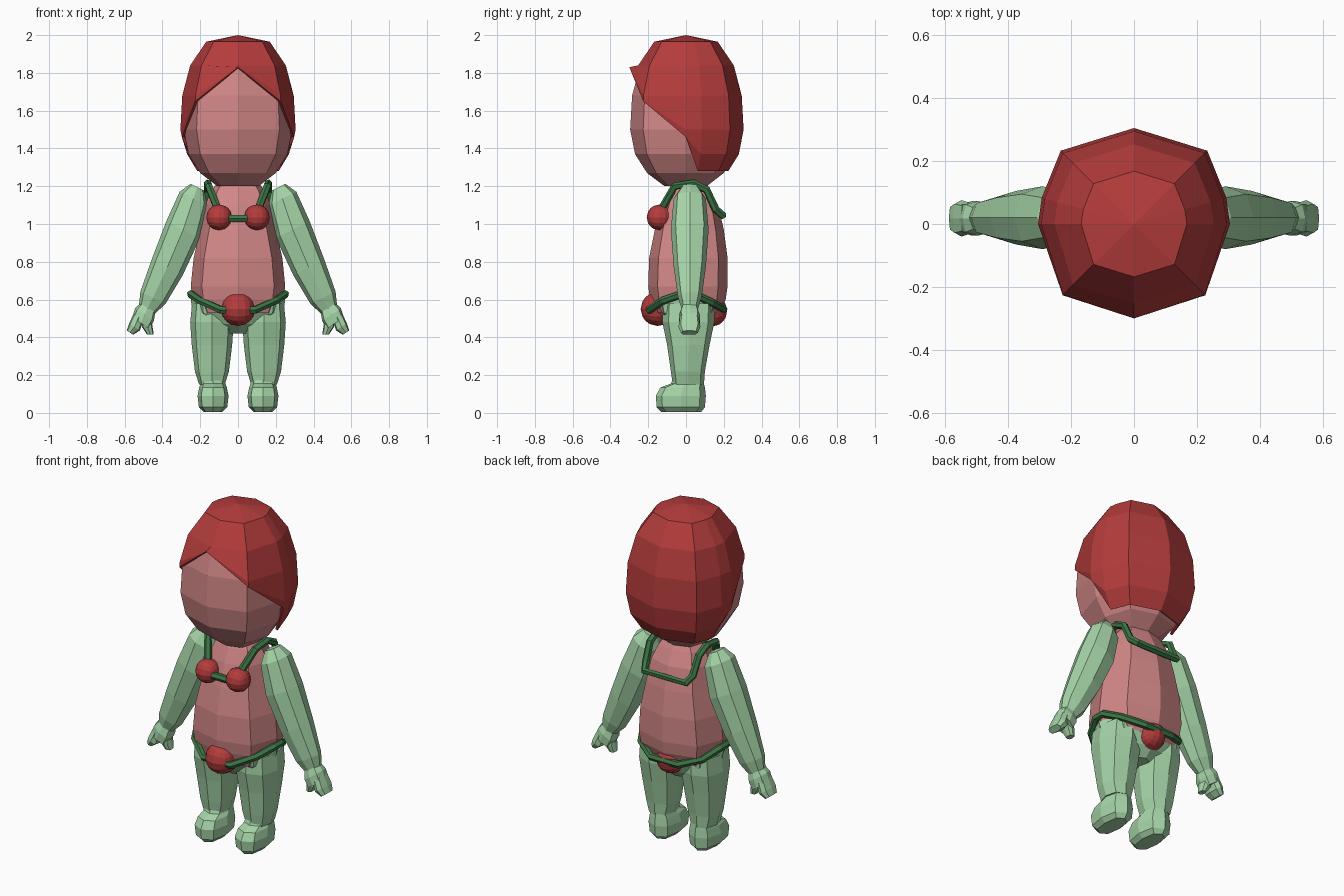
import bpy, bmesh, math
from mathutils import Vector

if "Cube" in bpy.data.objects:
    bpy.data.objects.remove(bpy.data.objects["Cube"])


def material(name, rgb):
    m = bpy.data.materials.new(name)
    m.use_nodes = True
    m.diffuse_color = (*rgb, 1)
    m.node_tree.nodes["Principled BSDF"].inputs["Base Color"].default_value = (*rgb, 1)
    return m


RED = material("hair and berry red", (0.46, 0.045, 0.045))
SKIN = material("skin pink", (0.64, 0.24, 0.24))
GREEN = material("light green", (0.38, 0.66, 0.39))
VINE = material("vine green", (0.045, 0.18, 0.06))


def finish(name, bm, mat):
    bmesh.ops.remove_doubles(bm, verts=bm.verts, dist=0.0005)
    bmesh.ops.recalc_face_normals(bm, faces=bm.faces)
    me = bpy.data.meshes.new(name)
    bm.to_mesh(me)
    bm.free()
    me.materials.append(mat)
    ob = bpy.data.objects.new(name, me)
    bpy.context.collection.objects.link(ob)
    return ob


def loft(name, rings, mat, square=1.0):
    """Eight-sided rings of (centre, half width, half depth, tilt in the xz plane)."""
    bm = bmesh.new()
    loops = []
    for c, w, d, tilt in rings:
        u = Vector((math.cos(tilt), 0, math.sin(tilt)))
        loop = []
        for i in range(8):
            a = i * math.pi / 4
            k = square if i % 2 else 1
            p = Vector(c) + u * (w * k * math.cos(a)) + Vector((0, d * k * math.sin(a), 0))
            loop.append(bm.verts.new(p))
        loops.append(loop)
    for lo, hi in zip(loops, loops[1:]):
        for i in range(8):
            j = (i + 1) % 8
            bm.faces.new((lo[i], lo[j], hi[j], hi[i]))
    bm.faces.new(loops[0])
    bm.faces.new(loops[-1])
    return finish(name, bm, mat)


def upright(profile, x=0):
    """Rings from (z, half width, front y, back y)."""
    return [((x, (f + b) / 2, z), w, (b - f) / 2, 0) for z, w, f, b in profile]


def berry(name, centre, radius):
    bm = bmesh.new()
    bmesh.ops.create_cube(bm, size=1)
    bmesh.ops.subdivide_edges(bm, edges=bm.edges[:], cuts=3, use_grid_fill=True)
    for v in bm.verts:
        v.co = Vector(centre) + v.co.normalized() * radius
    return finish(name, bm, RED)


def vine(name, points, cyclic=False, radius=0.021):
    cu = bpy.data.curves.new(name, "CURVE")
    cu.dimensions = "3D"
    cu.bevel_depth = radius
    cu.bevel_resolution = 1
    cu.use_fill_caps = True
    sp = cu.splines.new("POLY")
    sp.points.add(len(points) - 1)
    for p, co in zip(sp.points, points):
        p.co = (*co, 1)
    sp.use_cyclic_u = cyclic
    sp.use_smooth = False
    cu.materials.append(VINE)
    ob = bpy.data.objects.new(name, cu)
    bpy.context.collection.objects.link(ob)
    bpy.ops.object.select_all(action="DESELECT")
    ob.select_set(True)
    bpy.context.view_layer.objects.active = ob
    bpy.ops.object.convert(target="MESH")


# Head
SHAPE = [(1.98, 0.0), (1.945, 0.15), (1.84, 0.235), (1.68, 0.277), (1.5, 0.287),
         (1.37, 0.262), (1.27, 0.2), (1.2, 0.11)]
loft("head", upright([(z, max(r, 0.004), -r * 1.03, r) for z, r in SHAPE]), SKIN, 1.08)


def radius_at(z):
    for (z1, r1), (z2, r2) in zip(SHAPE, SHAPE[1:]):
        if z >= z2:
            return r1 + (r2 - r1) * (z1 - z) / (z1 - z2)
    return SHAPE[-1][1]


# Hair: columns of a shell, each ending at its own hem height
HEM = {-90: 1.83, -45: 1.65, 0: 1.46, 16: 1.28, 45: 1.28, 90: 1.28,
       135: 1.28, 164: 1.28, 180: 1.46, 225: 1.65}
bm = bmesh.new()
columns = []
for deg, hem in HEM.items():
    a = math.radians(deg)
    stretch = 1.08 if deg % 90 == 45 else 1.0
    column = []
    for level, _ in SHAPE[:-1]:
        z = max(level, hem)
        r = radius_at(z)
        r = (r + 0.018 if r else 0) * stretch
        if deg == -90 and z == hem:
            r = 0.3
        column.append(bm.verts.new((r * math.cos(a), r * math.sin(a), z + 0.02 * (z > 1.9))))
    columns.append(column)
for i, left in enumerate(columns):
    right = columns[(i + 1) % len(columns)]
    for k in range(len(left) - 1):
        bm.faces.new((left[k], left[k + 1], right[k + 1], right[k]))
bmesh.ops.dissolve_degenerate(bm, dist=0.0005, edges=bm.edges[:])
hair = finish("hair", bm, RED)
shell = hair.modifiers.new("thickness", "SOLIDIFY")
shell.thickness = 0.014
shell.offset = -1

# Torso and hips
loft("torso", upright([(0.53, 0.21, -0.17, 0.18), (0.6, 0.24, -0.19, 0.21), (0.67, 0.25, -0.2, 0.22),
                       (0.82, 0.235, -0.195, 0.22), (0.97, 0.2, -0.165, 0.2), (1.1, 0.175, -0.125, 0.17),
                       (1.18, 0.14, -0.09, 0.13), (1.23, 0.1, -0.06, 0.1)]), SKIN, 1.08)
loft("hips", upright([(0.42, 0.05, -0.06, 0.1), (0.47, 0.17, -0.12, 0.15), (0.53, 0.24, -0.155, 0.175),
                      (0.6, 0.25, -0.17, 0.18)]), GREEN, 1.08)

for s, side in ((1, "left"), (-1, "right")):
    # Leg and foot
    loft(side + "_leg", upright([(0.15, 0.068, -0.07, 0.095), (0.22, 0.09, -0.08, 0.1),
                                 (0.36, 0.107, -0.1, 0.125), (0.48, 0.115, -0.125, 0.15),
                                 (0.58, 0.105, -0.12, 0.15)], s * 0.138), GREEN, 1.08)
    loft(side + "_foot", upright([(0.005, 0.05, -0.13, 0.08), (0.03, 0.075, -0.155, 0.1),
                                  (0.09, 0.082, -0.16, 0.105), (0.135, 0.073, -0.135, 0.1),
                                  (0.155, 0.065, -0.08, 0.095), (0.19, 0.06, -0.065, 0.09)],
                                 s * 0.132), GREEN, 1.08)
    # Arm, with rings square to its slope
    tilt = s * 0.45
    arm = [(0.215, 1.195, 0.04, 0.045), (0.235, 1.135, 0.082, 0.085), (0.29, 0.97, 0.1, 0.1),
           (0.375, 0.77, 0.092, 0.085), (0.45, 0.61, 0.074, 0.062), (0.485, 0.54, 0.045, 0.04)]
    loft(side + "_arm", [((s * x, 0.02, z), w, d, tilt) for x, z, w, d in arm], GREEN, 1.06)
    # Mitten hand with fingers and thumb
    palm = [(0.475, 0.56, 0.045, 0.04), (0.495, 0.52, 0.06, 0.055), (0.515, 0.475, 0.055, 0.055)]
    fingers = [(0.525, 0.51, 0.032, 0.05), (0.548, 0.455, 0.034, 0.058), (0.572, 0.425, 0.02, 0.045)]
    thumb = [(0.485, 0.51, 0.025, 0.032), (0.48, 0.455, 0.028, 0.036), (0.464, 0.415, 0.018, 0.024)]
    for part, rows in (("palm", palm), ("fingers", fingers), ("thumb", thumb)):
        lean = 0 if part == "thumb" else s * 0.6
        loft(side + "_" + part, [((s * x, 0.018, z), w, d, lean) for x, z, w, d in rows], GREEN, 1.12)
    berry(side + "_chest_berry", (s * 0.1, -0.14, 1.035), 0.068)

# Vines and belt berries
half = [(0.1, -0.14, 1.06), (0.155, -0.06, 1.2), (0.16, 0.04, 1.215), (0.16, 0.11, 1.18),
        (0.155, 0.155, 1.08), (0.135, 0.195, 1.045)]
vine("halter_vine", half + [(-x, y, z) for x, y, z in reversed(half)])
vine("chest_vine", [(-0.1, -0.165, 1.03), (0.1, -0.165, 1.03)])
quarter = [(0.09, -0.195, 0.545), (0.2, -0.12, 0.595), (0.25, -0.02, 0.63), (0.25, 0.04, 0.63),
           (0.2, 0.135, 0.585), (0.09, 0.2, 0.55)]
vine("belt_vine", quarter + [(-x, y, z) for x, y, z in reversed(quarter)], True)
berry("front_belt_berry", (0, -0.15, 0.55), 0.09)
berry("back_belt_berry", (0, 0.135, 0.54), 0.083)
